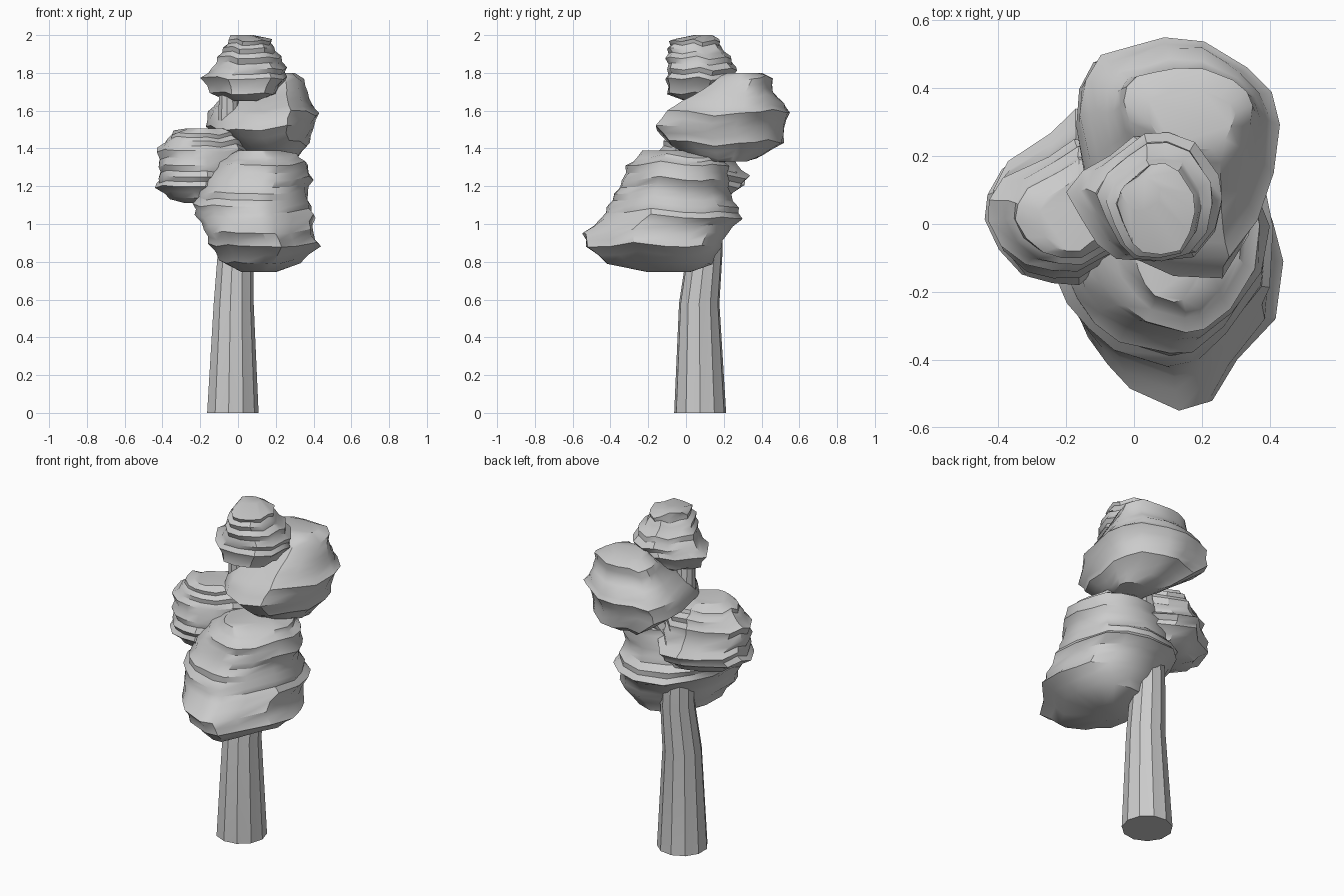
import bpy, math, random

cube = bpy.data.objects.get("Cube")
if cube:
    bpy.data.objects.remove(cube, do_unlink=True)

grey = bpy.data.materials.new("plain grey")
grey.use_nodes = True
grey.diffuse_color = (0.6, 0.6, 0.6, 1)
grey.node_tree.nodes["Principled BSDF"].inputs["Base Color"].default_value = (0.6, 0.6, 0.6, 1)


def fit(values, low, high):
    """Stretch values so that they span low to high."""
    a, b = min(values), max(values)
    return [low + (v - a) * (high - low) / (b - a) for v in values]


def loft(name, rings, smooth_angle):
    """Skin equal rings of points, bottom to top, and cap both ends."""
    n = len(rings[0])
    verts = [p for ring in rings for p in ring]
    faces = [(r * n + i, r * n + (i + 1) % n, (r + 1) * n + (i + 1) % n, (r + 1) * n + i)
             for r in range(len(rings) - 1) for i in range(n)]
    faces += [tuple(reversed(range(n))), tuple(range(len(verts) - n, len(verts)))]
    mesh = bpy.data.meshes.new(name)
    mesh.from_pydata(verts, [], faces)
    mesh.materials.append(grey)
    obj = bpy.data.objects.new(name, mesh)
    bpy.context.collection.objects.link(obj)
    bpy.ops.object.select_all(action="DESELECT")
    obj.select_set(True)
    bpy.context.view_layer.objects.active = obj
    bpy.ops.object.shade_smooth_by_angle(angle=math.radians(smooth_angle))


def terraces(layers, step):
    """Put a slightly sunken ring between neighbouring middle layers."""
    result = [layers[0]]
    for low, high in zip(layers, layers[1:]):
        if low is not layers[0] and high is not layers[-1]:
            z, x0, x1, y0, y1 = [(a + b) / 2 for a, b in zip(low, high)]
            result.append((z, x0 + step, x1 - step, y0 + step, y1 - step))
        result.append(high)
    return result


def foliage(name, plan, layers, seed, step=0.012, wave=0.015, rounding=0.5):
    """Terraced clump: a plan outline fitted to layers of z, x limits and y limits.
    The outline grows rounder up to mid height."""
    rng = random.Random(seed)
    px = fit([p[0] for p in plan], -1, 1)
    py = fit([p[1] for p in plan], -1, 1)
    dips = [rng.uniform(-wave, wave) for _ in plan]
    layers = terraces(layers, step)
    last = len(layers) - 1
    rings = []
    for k, (z, x0, x1, y0, y1) in enumerate(layers):
        t = rounding * min(1, 2 * k / last)
        xs, ys, zs = [], [], []
        for x, y, dip in zip(px, py, dips):
            a = math.atan2(y, x)
            r = rng.uniform(0.98, 1.02)
            xs.append(r * (x + (math.cos(a) - x) * t))
            ys.append(r * (y + (math.sin(a) - y) * t))
            zs.append(z + (dip if 0 < k < last else 0))
        rings.append(list(zip(fit(xs, x0, x1), fit(ys, y0, y1), zs)))
    loft(name, rings, 35)


def limb(name, path, ribs):
    """Tapering limb with stepped bark ribs; each station is x, y, z and radius."""
    edges = []
    for i in range(ribs):
        a = math.tau * i / ribs
        edges += [(a, 1.0), (a + math.tau / ribs * 0.72, 0.96)]
    loft(name, [[(x + r * s * math.cos(a), y + r * s * math.sin(a), z) for a, s in edges]
                for x, y, z, r in path], 10)


# Trunk and branches
limb("trunk", [(-.03, .075, 0, .139), (-.025, .07, .58, .108), (-.015, .1, .86, .095),
               (-.02, .1, 1.2, .08), (-.05, .08, 1.5, .06), (-.05, .07, 1.72, .05)], 11)
limb("left_branch", [(-.02, .1, 1.0, .06), (-.2, .06, 1.25, .04)], 6)
limb("back_branch", [(-.02, .1, 1.2, .06), (.13, .22, 1.45, .04)], 6)

# Large front clump, pointed towards the front at its base
foliage("front_foliage", [
    (43, -5), (41, 10), (38, 20), (28, 28), (14, 31), (-5, 28), (-17, 18), (-23, 2), (-24, -20),
    (-18, -31), (-11, -39), (-4, -47), (12, -55), (20, -54), (27, -38), (40, -25)], [
    (.745, .02, .2, -.2, .02), (.8, -.1, .33, -.42, .14), (.89, -.16, .44, -.53, .19),
    (.96, -.18, .4, -.55, .22), (1.04, -.23, .41, -.45, .3), (1.1, -.24, .39, -.42, .28),
    (1.17, -.2, .37, -.38, .24), (1.24, -.18, .4, -.34, .23), (1.32, -.1, .37, -.32, .23),
    (1.36, -.04, .32, -.26, .2), (1.39, 0, .22, -.23, .14)], seed=4, rounding=.75)

# Side clump
foliage("side_foliage", [
    (5, 5), (5, 20), (-5, 32), (-18, 34), (-25, 25), (-38, 18), (-43, 10), (-44, 2),
    (-40, -8), (-33, -16), (-25, -18), (-17, -18), (-10, -11), (0, -6)], [
    (1.11, -.28, -.1, -.04, .14), (1.14, -.36, 0, -.12, .23), (1.2, -.44, .05, -.17, .31),
    (1.25, -.42, .05, -.18, .34), (1.31, -.42, .06, -.16, .27), (1.39, -.43, .05, -.14, .25),
    (1.44, -.38, .03, -.12, .23), (1.48, -.35, 0, -.1, .19), (1.505, -.28, -.06, -.08, .14)],
    seed=8, rounding=.3)

# Wide back clump, highest at the back
foliage("back_foliage", [
    (43, 28), (40, 38), (33, 46), (20, 54), (8, 55), (-2, 52), (-12, 51), (-17, 43), (-17, 31),
    (-13, 16), (-9, 3), (0, -8), (13, -13), (28, -15), (36, -2), (40, 13)], [
    (1.33, .1, .3, .12, .32), (1.36, .04, .32, .02, .4), (1.43, -.06, .38, -.09, .52),
    (1.51, -.17, .4, -.16, .52), (1.59, -.16, .43, -.1, .55), (1.64, -.11, .39, -.02, .52),
    (1.7, -.06, .37, .09, .46), (1.77, -.03, .35, .18, .46), (1.8, .04, .3, .22, .4)],
    seed=11, step=.004, wave=.02, rounding=.3)

# Small crown clump
foliage("crown_foliage", [
    (26, 7), (25, 14), (17, 24), (8, 27), (0, 26), (-6, 20), (-14, 16), (-20, 10), (-14, 3),
    (-10, -5), (-5, -10), (6, -11), (18, -10), (24, -2)], [
    (1.65, -.05, .1, 0, .14), (1.69, -.15, .2, -.1, .21), (1.77, -.2, .26, -.11, .26),
    (1.82, -.14, .26, -.1, .27), (1.88, -.11, .23, -.11, .24), (1.93, -.08, .19, -.1, .19),
    (1.97, -.05, .18, -.09, .18), (2.0, -.04, .08, .04, .14)], seed=15, wave=.01)
